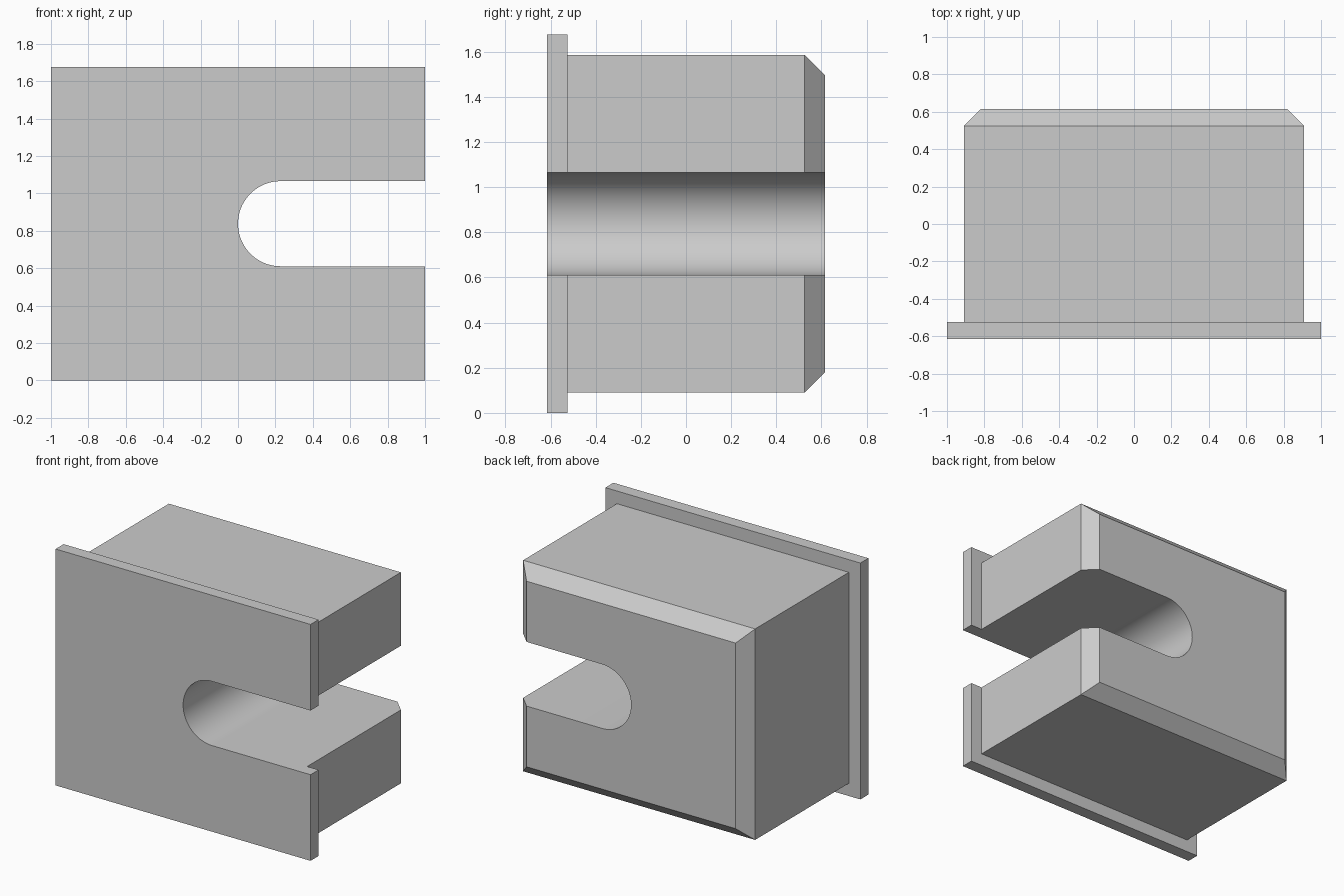
import bpy
import bmesh
import math

cube = bpy.data.objects.get("Cube")
if cube:
    bpy.data.objects.remove(cube, do_unlink=True)

grey = bpy.data.materials.new("light_grey")
grey.use_nodes = True
colour = (0.6, 0.6, 0.6, 1)
grey.diffuse_color = colour
grey.node_tree.nodes["Principled BSDF"].inputs["Base Color"].default_value = colour

MID_Z = 0.838    # height of the slot axis
RADIUS = 0.2275  # slot end radius
HALF_Y = 0.615
LIP = 0.09       # flange thickness, overhang and chamfer size


def loft(name, rings):
    """Skin equal-length closed rings of points and cap both ends."""
    bm = bmesh.new()
    loops = [[bm.verts.new(p) for p in ring] for ring in rings]
    n = len(loops[0])
    for a, b in zip(loops, loops[1:]):
        for i in range(n):
            j = (i + 1) % n
            bm.faces.new((a[i], a[j], b[j], b[i]))
    bm.faces.new(loops[0])
    bm.faces.new(loops[-1])
    bmesh.ops.recalc_face_normals(bm, faces=bm.faces)
    mesh = bpy.data.meshes.new(name)
    bm.to_mesh(mesh)
    bm.free()
    mesh.materials.append(grey)
    obj = bpy.data.objects.new(name, mesh)
    bpy.context.collection.objects.link(obj)
    return obj


def rectangle(inset, y):
    w, h = 1 - inset, MID_Z - inset
    return [(sx * w, y, MID_Z + sz * h)
            for sx, sz in ((-1, -1), (1, -1), (1, 1), (-1, 1))]


def slot_outline(y):
    """Round inner end, running out past the open side."""
    steps = 48
    arc = [math.pi * (0.5 + i / steps) for i in range(steps + 1)]
    points = [(RADIUS + RADIUS * math.cos(t), y, MID_Z + RADIUS * math.sin(t))
              for t in arc]
    return points + [(1.5, y, MID_Z - RADIUS), (1.5, y, MID_Z + RADIUS)]


# Flanged block with a chamfered back
block = loft("flanged_block", [
    rectangle(0, -HALF_Y),
    rectangle(0, LIP - HALF_Y),
    rectangle(LIP, LIP - HALF_Y),
    rectangle(LIP, HALF_Y - LIP),
    rectangle(2 * LIP, HALF_Y),
])

# Slot cut through from front to back
cutter = loft("slot_cutter", [slot_outline(-1), slot_outline(1)])
cutter.hide_render = True
cut = block.modifiers.new("slot", 'BOOLEAN')
cut.operation = 'DIFFERENCE'
cut.solver = 'EXACT'
cut.object = cutter

bpy.ops.object.select_all(action='DESELECT')
block.select_set(True)
bpy.context.view_layer.objects.active = block
bpy.ops.object.modifier_apply(modifier=cut.name)
bpy.data.objects.remove(cutter, do_unlink=True)
bpy.ops.object.shade_smooth_by_angle(angle=math.radians(30))
